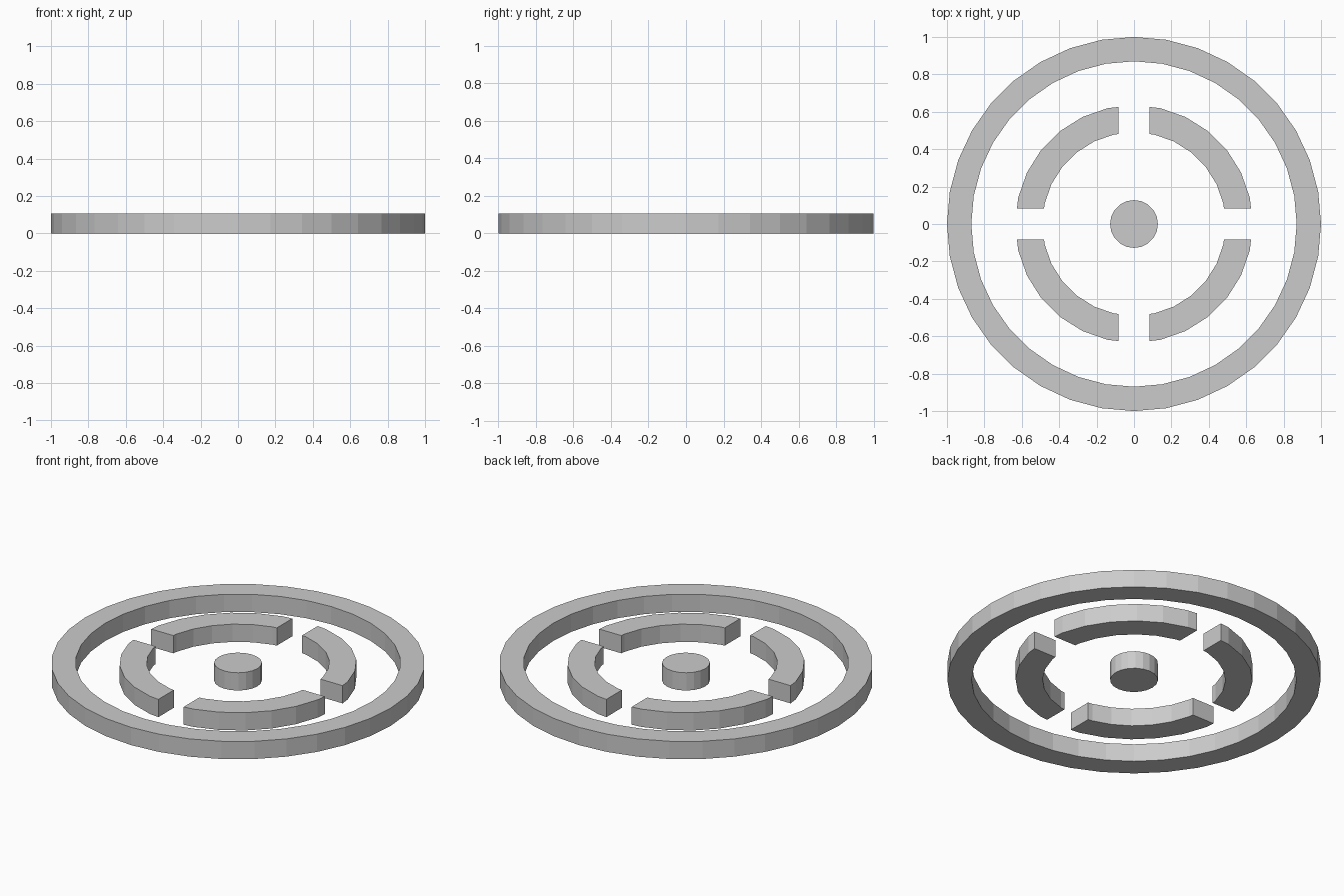
import bpy, bmesh
from math import sin, cos, tau
from mathutils import Matrix

if "Cube" in bpy.data.objects:
    bpy.data.objects.remove(bpy.data.objects["Cube"])

H = 0.105       # common height of all parts
GAP = 0.083     # half width of the gaps in the middle ring


def finish(name, bm):
    """Extrude the flat outline upwards and turn it into an object."""
    faces = list(bm.faces)
    ext = bmesh.ops.extrude_face_region(bm, geom=faces)
    top = [v for v in ext["geom"] if isinstance(v, bmesh.types.BMVert)]
    bmesh.ops.translate(bm, verts=top, vec=(0, 0, H))
    bmesh.ops.recalc_face_normals(bm, faces=bm.faces)
    mesh = bpy.data.meshes.new(name)
    bm.to_mesh(mesh)
    bm.free()
    obj = bpy.data.objects.new(name, mesh)
    bpy.context.collection.objects.link(obj)
    return obj


def flat_ring(r_out, r_in, n):
    """Flat ring of quads lying on z = 0."""
    bm = bmesh.new()
    loops = [[bm.verts.new((r * cos(tau * i / n), r * sin(tau * i / n), 0))
              for i in range(n)] for r in (r_out, r_in)]
    for i in range(n):
        j = (i + 1) % n
        bm.faces.new((loops[0][i], loops[0][j], loops[1][j], loops[1][i]))
    return bm


# outer ring
finish("outer_ring", flat_ring(1.0, 0.87, 36))

# four arc blocks: a ring trimmed to one quadrant, then turned
for k in range(4):
    bm = flat_ring(0.635, 0.49, 28)
    for axis in ((1, 0, 0), (0, 1, 0)):
        bmesh.ops.bisect_plane(bm, geom=bm.verts[:] + bm.edges[:] + bm.faces[:],
                               plane_co=[GAP * a for a in axis], plane_no=axis,
                               clear_inner=True)
    bmesh.ops.rotate(bm, verts=bm.verts, matrix=Matrix.Rotation(k * tau / 4, 3, 'Z'))
    finish(f"arc_block_{k + 1}", bm)

# centre disc
bm = bmesh.new()
bmesh.ops.create_circle(bm, cap_ends=True, segments=20, radius=0.128)
finish("centre_disc", bm)
